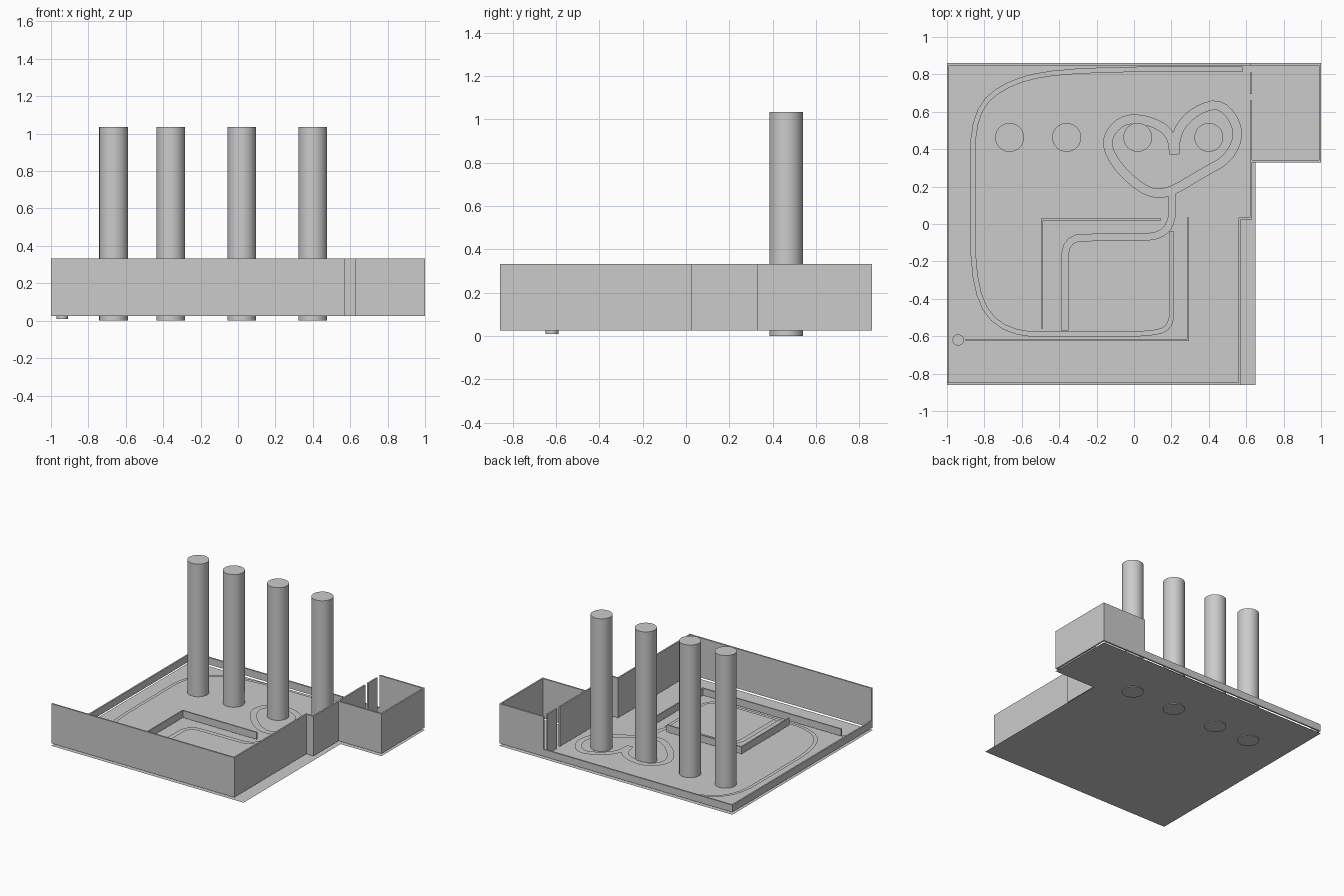
import bpy, bmesh, math
from mathutils import Vector

if "Cube" in bpy.data.objects:
    bpy.data.objects.remove(bpy.data.objects["Cube"])

grey = bpy.data.materials.new("light_grey")
grey.diffuse_color = (0.6, 0.6, 0.6, 1)
grey.use_nodes = True
grey.node_tree.nodes["Principled BSDF"].inputs["Base Color"].default_value = grey.diffuse_color


def finish(name, bm):
    me = bpy.data.meshes.new(name)
    bm.to_mesh(me)
    bm.free()
    me.materials.append(grey)
    ob = bpy.data.objects.new(name, me)
    bpy.context.collection.objects.link(ob)
    return ob


def box(name, x0, x1, y0, y1, z0, z1):
    bm = bmesh.new()
    bmesh.ops.create_cube(bm, size=1)
    for v in bm.verts:
        v.co = ((x0 + x1) / 2 + v.co.x * (x1 - x0),
                (y0 + y1) / 2 + v.co.y * (y1 - y0),
                (z0 + z1) / 2 + v.co.z * (z1 - z0))
    return finish(name, bm)


def cylinder(name, x, y, r, z0, z1):
    bm = bmesh.new()
    bmesh.ops.create_cone(bm, cap_ends=True, segments=48, radius1=r, radius2=r, depth=z1 - z0)
    bmesh.ops.translate(bm, verts=bm.verts, vec=(x, y, (z0 + z1) / 2))
    for f in bm.faces:
        f.smooth = len(f.verts) == 4
    return finish(name, bm)


def rounded(pts, closed):
    # corner cutting, twice
    for _ in range(2):
        out = [] if closed else [pts[0]]
        n = len(pts)
        for i in range(n if closed else n - 1):
            a, b = pts[i], pts[(i + 1) % n]
            out += [a.lerp(b, .25), a.lerp(b, .75)]
        pts = out if closed else out + [pts[-1]]
    return pts


def ribbon(name, pts, width, z, closed=False):
    # flat strip following a path
    pts = rounded([Vector(p) for p in pts], closed)
    bm = bmesh.new()
    n = len(pts)
    rails = []
    for i, p in enumerate(pts):
        a = pts[i - 1] if closed or i else p
        b = pts[(i + 1) % n] if closed or i < n - 1 else p
        t = (b - a).normalized()
        side = Vector((-t.y, t.x)) * width / 2
        rails.append([bm.verts.new((*(p + s * side), z)) for s in (1, -1)])
    for i in range(n if closed else n - 1):
        (a, b), (c, d) = rails[i], rails[(i + 1) % n]
        bm.faces.new((a, b, d, c))
    bmesh.ops.recalc_face_normals(bm, faces=bm.faces)
    if sum(f.normal.z for f in bm.faces) < 0:
        bmesh.ops.reverse_faces(bm, faces=bm.faces)
    return finish(name, bm)


# floor sheet with the side annex
bm = bmesh.new()
bm.faces.new([bm.verts.new((x, y, .006)) for x, y in
              ((-1, -.86), (.65, -.86), (.65, .33), (1, .33), (1, .86), (-1, .86))])
finish("floor", bm)

# tall outer walls
T, B, H, LOW = .012, .025, .333, .08
tall = {
    "front_wall": (-1, .57, -.86, -.86 + T),
    "right_wall": (.57 - T, .57, -.86, .035),
    "step_wall": (.57 - T, .632, .035 - T, .035),
    "side_wall": (.632 - T, .632, .035, .66),
    "annex_front_wall": (.632, 1, .33, .33 + T),
    "annex_right_wall": (1 - T, 1, .33, .86),
    "annex_back_wall": (.62, 1, .86 - T, .86),
    "door_panel": (.632 - T, .632, .695, .81),
}
for name, r in tall.items():
    box(name, *r, B, H)

# low walls: back and left edges plus the two inner corners
low = {
    "back_low_wall": (-1, .62, .86 - T, .86),
    "left_low_wall": (-1, -1 + T, -.86, .86),
    "inner_corner_left": (-.497, -.487, -.56, .03),
    "inner_corner_top": (-.497, .145, .02, .03),
    "outer_corner_right": (.284, .294, -.625, .035),
    "outer_corner_bottom": (-.9, .294, -.625, -.615),
}
for name, r in low.items():
    box(name, *r, B, LOW)

# four round pillars and the small floor stud
for i, x in enumerate((-.665, -.36, .02, .4)):
    cylinder(f"pillar_{i + 1}", x, .463, .077, 0, 1.035)
cylinder("floor_stud", -.94, -.62, .03, .01, .03)

# winding flat path
ribbon("outer_path", [(.58, .827), (-.3, .827), (-.66, .77), (-.86, .6), (-.86, .2), (-.86, -.37),
                      (-.69, -.59), (-.3, -.59), (.06, -.59), (.2, -.56), (.2, -.4), (.2, -.04)], .028, .022)
ribbon("inner_path", [(-.37, -.57), (-.37, -.3), (-.37, -.08), (-.2, -.07), (0, -.07), (.14, -.065),
                      (.205, .01), (.205, .17)], .04, .024)
ribbon("heart_path", [(.2, .17), (.08, .16), (-.08, .29), (-.16, .44), (-.07, .56), (.07, .56),
                      (.2, .49), (.218, .34), (.225, .5), (.33, .61), (.47, .65), (.57, .5),
                      (.51, .35), (.36, .27)], .05, .026, closed=True)
